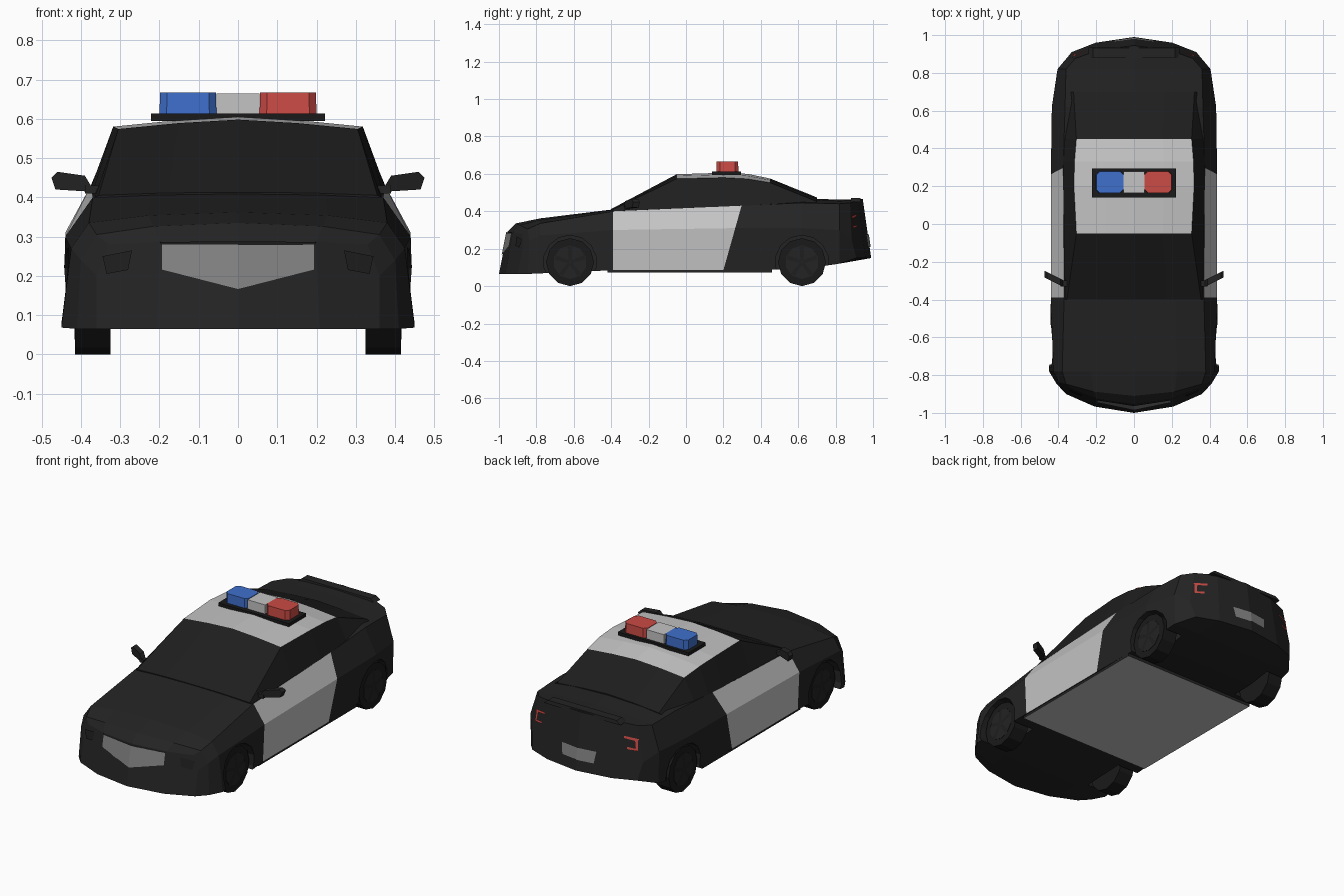
import bpy, bmesh, math
from mathutils import Vector
from mathutils.bvhtree import BVHTree

if "Cube" in bpy.data.objects:
    bpy.data.objects.remove(bpy.data.objects["Cube"])


def material(name, r, g, b):
    m = bpy.data.materials.new(name)
    m.use_nodes = True
    m.diffuse_color = (r, g, b, 1)
    m.node_tree.nodes["Principled BSDF"].inputs["Base Color"].default_value = (r, g, b, 1)
    return m


BLACK = material("body black", 0.017, 0.017, 0.017)
WHITE = material("panel white", 0.55, 0.55, 0.55)
GLASS = material("tinted glass", 0.013, 0.013, 0.013)
RUBBER = material("tyre black", 0.01, 0.01, 0.01)
TRIM = material("grille grey", 0.22, 0.22, 0.22)
RED = material("lamp red", 0.6, 0.07, 0.06)
BLUE = material("lamp blue", 0.05, 0.16, 0.6)


def finish(name, bm, *mats):
    mesh = bpy.data.meshes.new(name)
    bm.to_mesh(mesh)
    bm.free()
    for m in mats:
        mesh.materials.append(m)
    ob = bpy.data.objects.new(name, mesh)
    bpy.context.collection.objects.link(ob)
    return ob


def box(name, x, y, z, mat, taper=1.0, bevel=0.0):
    """Box from (low, high) ranges; taper shrinks the top."""
    bm = bmesh.new()
    bmesh.ops.create_cube(bm, size=1)
    for v in bm.verts:
        k = taper if v.co.z > 0 else 1
        v.co = [(a + b) / 2 + c * (b - a) * s
                for (a, b), c, s in zip((x, y, z), v.co, (k, k, 1))]
    if bevel:
        up = [e for e in bm.edges if abs(e.verts[0].co.z - e.verts[1].co.z) > 0.01]
        bmesh.ops.bevel(bm, geom=up, offset=bevel, segments=1, affect='EDGES')
    return finish(name, bm, mat)


def loft(rings, paint, caps):
    """Join open half rings along y, cap the ends, mirror across x = 0."""
    bm = bmesh.new()
    rows = [[bm.verts.new(p) for p in ring] for ring in rings]
    for i, (a, b) in enumerate(zip(rows, rows[1:])):
        for j in range(len(a) - 1):
            bm.faces.new((a[j], a[j + 1], b[j + 1], b[j])).material_index = paint(i, j)
    for row in (rows[0], rows[-1]):
        for cap in caps:
            bm.faces.new([row[j] for j in cap])
    dup = bmesh.ops.duplicate(bm, geom=bm.verts[:] + bm.edges[:] + bm.faces[:])["geom"]
    for v in dup:
        if isinstance(v, bmesh.types.BMVert):
            v.co.x *= -1
    bmesh.ops.remove_doubles(bm, verts=bm.verts, dist=0.0005)
    bmesh.ops.recalc_face_normals(bm, faces=bm.faces)
    return bm


# Body shell: bottom y, top y, end curve, bottom z, sill width,
# waist width, waist z, shoulder width, shoulder z, centre z
def body_ring(yb, yt, bend, zb, wb, wm, zm, ws, zs, zt):
    def point(x, z):
        t = (z - zb) / (zt - zb)
        return Vector((x, yb + (yt - yb) * t + bend * (x / wm) ** 2, z))
    return [point(0, zb), point(wm * 0.58, zb), point(wb, zb), point(wm, zm),
            point(ws, zs), point(ws * 0.6, zs + (zt - zs) * 0.7), point(0, zt)]


stations = [
    (-1.0, -0.955, 0.10, 0.065, 0.36, 0.36, 0.20, 0.33, 0.28, 0.29),
    (-0.93, -0.91, 0.08, 0.065, 0.41, 0.40, 0.24, 0.36, 0.305, 0.335),
    (-0.78, -0.78, 0.0, 0.068, 0.45, 0.425, 0.27, 0.38, 0.335, 0.362),
    (-0.39, -0.39, 0.0, 0.085, 0.43, 0.44, 0.30, 0.37, 0.40, 0.41),
    (0.20, 0.30, 0.0, 0.085, 0.43, 0.44, 0.31, 0.375, 0.43, 0.44),
    (0.62, 0.62, 0.0, 0.09, 0.42, 0.435, 0.31, 0.365, 0.445, 0.47),
    (0.82, 0.82, 0.0, 0.12, 0.40, 0.405, 0.30, 0.36, 0.44, 0.462),
    (0.99, 0.945, -0.09, 0.15, 0.33, 0.35, 0.25, 0.31, 0.445, 0.465)]
bm = loft([body_ring(*s) for s in stations],
          lambda i, j: int(i == 3 and j in (2, 3)), [(0, 1, 5, 6), (1, 2, 3, 4, 5)])
skin = BVHTree.FromBMesh(bm)
body = finish("body_shell", bm, BLACK, WHITE)


def on_skin(x, z, side):
    hit = skin.ray_cast(Vector((x, side * 2, z)), Vector((0, -side, 0)))[0]
    return (x, (hit.y if hit else side * 0.9) + side * 0.006, z)


def decal(name, polys, side, mat):
    """Mirrored flat plates laid on the front (-1) or rear (1) of the shell."""
    b = bmesh.new()
    for poly in polys:
        for s in (1, -1):
            b.faces.new([b.verts.new(on_skin(s * x, z, side)) for x, z in poly][::s * -side])
    return finish(name, b, mat)


decal("front_grille", [[(0, 0.28), (0.195, 0.28), (0.195, 0.215), (0, 0.165)]], -1, TRIM)
decal("grille_lip", [[(0, 0.288), (0.2, 0.286), (0.195, 0.279), (0, 0.279)]], -1, RUBBER)
decal("headlights", [[(0.27, 0.265), (0.345, 0.25), (0.335, 0.205), (0.28, 0.215)]], -1, GLASS)
decal("rear_plate", [[(0, 0.275), (0.11, 0.275), (0.10, 0.21), (0, 0.21)]], 1, TRIM)
decal("tail_lights", [[(0.25, 0.385), (0.325, 0.375), (0.32, 0.362), (0.25, 0.373)],
                      [(0.305, 0.364), (0.32, 0.362), (0.325, 0.31), (0.313, 0.31)],
                      [(0.27, 0.328), (0.313, 0.322), (0.313, 0.31), (0.27, 0.316)]], 1, RED)

# Cabin: y, belt width, belt z, roof edge width, roof edge z, centre z
cabin = [(-0.40, 0.365, 0.40, 0.355, 0.405, 0.412),
         (-0.05, 0.370, 0.415, 0.305, 0.574, 0.598),
         (0.20, 0.375, 0.425, 0.318, 0.580, 0.606),
         (0.33, 0.375, 0.43, 0.315, 0.573, 0.600),
         (0.45, 0.370, 0.43, 0.305, 0.553, 0.575),
         (0.70, 0.350, 0.44, 0.320, 0.452, 0.474)]
bm = loft([[Vector(p) for p in ((0, y, zb), (wb, y, zb), (wr, y, zr),
                                (wr * 0.5, y, (zr + zc) / 2 + 0.003), (0, y, zc))]
           for y, wb, zb, wr, zr, zc in cabin],
          lambda i, j: 1 if j > 1 and 0 < i < 4 else 0, [(0, 1, 2, 3, 4)])
finish("cabin", bm, GLASS, WHITE)

# Floor pan with dark sills
floor = box("floor_pan", (-0.425, 0.425), (-0.42, 0.46), (0.072, 0.09), BLACK)
floor.data.materials.append(WHITE)
for f in floor.data.polygons:
    f.material_index = int(f.normal.z < -0.5)

# Roof light bar
box("light_bar_base", (-0.222, 0.222), (0.14, 0.295), (0.595, 0.613), RUBBER)
box("blue_lamp", (-0.20, -0.055), (0.163, 0.28), (0.613, 0.667), BLUE, 0.98, 0.018)
box("centre_lamp", (-0.055, 0.055), (0.165, 0.278), (0.613, 0.665), WHITE)
box("red_lamp", (0.055, 0.20), (0.163, 0.28), (0.613, 0.667), RED, 0.98, 0.018)

# Rear lip on the boot lid
box("boot_lip", (-0.24, 0.24), (0.88, 0.935), (0.45, 0.47), BLACK, 0.9)


def cylinder(name, x, y, z, r, depth, sides, mat):
    b = bmesh.new()
    bmesh.ops.create_cone(b, cap_ends=True, segments=sides, radius1=r, radius2=r, depth=depth)
    for v in b.verts:
        v.co = (x + v.co.z, y + v.co.x, z + v.co.y)
    return finish(name, b, mat)


for s, side in ((1, "left"), (-1, "right")):
    # Door mirrors
    b = bmesh.new()
    outline = [(0.385, 0.415), (0.465, 0.42), (0.475, 0.45), (0.46, 0.465), (0.39, 0.455), (0.375, 0.43)]
    front = [b.verts.new((s * x, -0.335 + (x - 0.37) * 0.5, z)) for x, z in outline]
    f = b.faces.new(front)
    for v in bmesh.ops.extrude_face_region(b, geom=[f])["geom"]:
        if isinstance(v, bmesh.types.BMVert):
            v.co.y += 0.035
    bmesh.ops.recalc_face_normals(b, faces=b.faces)
    finish(side + "_mirror", b, BLACK)
    box(side + "_mirror_arm", sorted((s * 0.35, s * 0.39)), (-0.33, -0.30), (0.41, 0.43), BLACK)

    for y, end in ((-0.62, "front"), (0.62, "rear")):
        name = end + "_" + side
        # Wheel arch cut into the shell
        cutter = cylinder(name + "_arch_cutter", s * 0.42, y, 0.13, 0.142, 0.24, 14, RUBBER)
        cutter.hide_render = True
        cutter.hide_viewport = True
        cut = body.modifiers.new(name + "_arch", 'BOOLEAN')
        cut.operation = 'DIFFERENCE'
        cut.object = cutter
        # Tyre, rim and spokes
        cylinder(name + "_tyre", s * 0.37, y, 0.128, 0.128, 0.09, 12, RUBBER)
        cylinder(name + "_rim", s * 0.414, y, 0.128, 0.09, 0.006, 10, BLACK)
        b = bmesh.new()
        for k in range(5):
            a = k * math.tau / 5 + math.pi / 2
            pts = [(0.01, 0.9), (0.085, 0.15), (0.085, -0.15), (0.01, -0.9)]
            b.faces.new([b.verts.new((s * 0.421, y + r * math.cos(a + d), 0.128 + r * math.sin(a + d)))
                         for r, d in pts][::-s])
        finish(name + "_spokes", b, GLASS)
